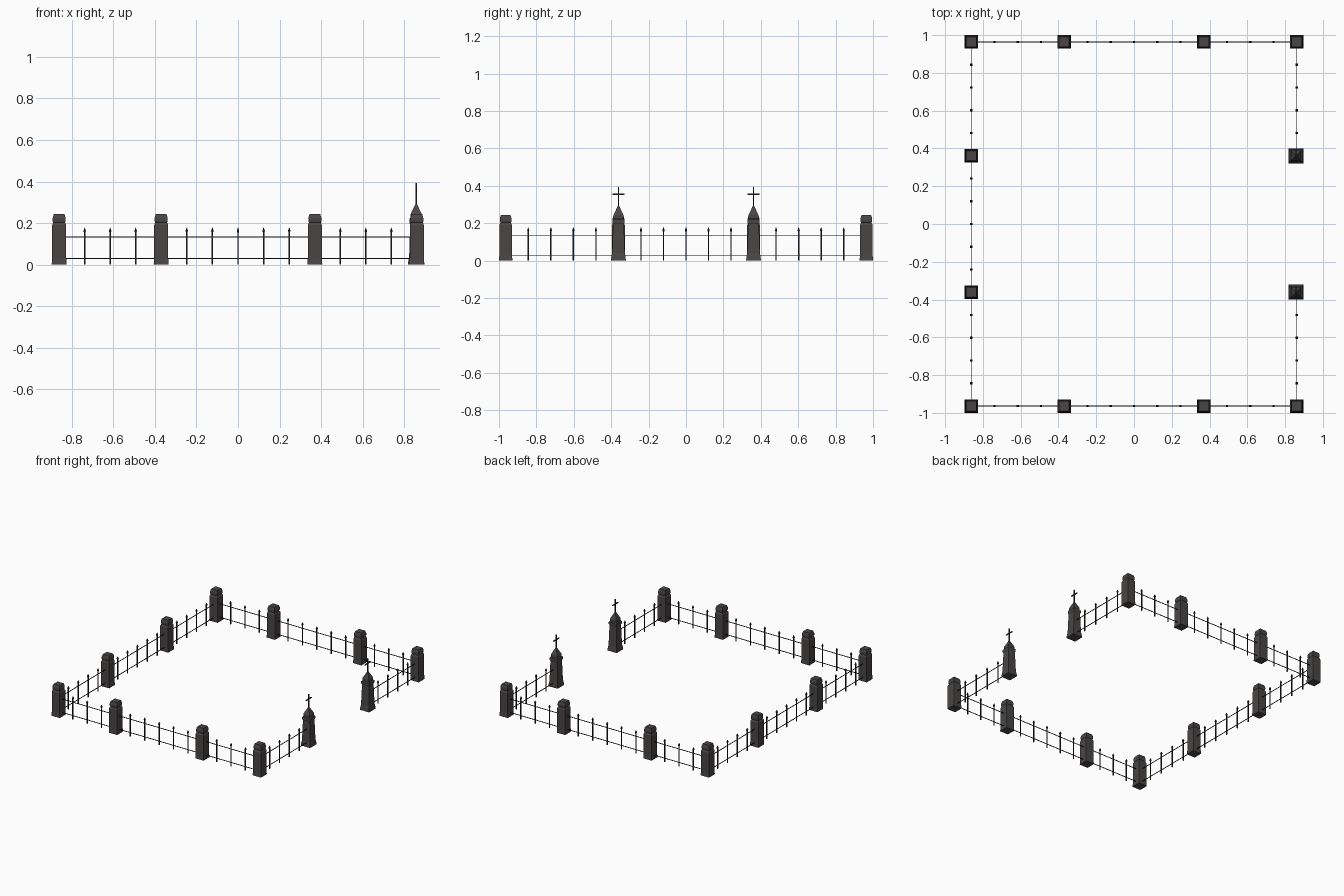
import bpy
import bmesh
from mathutils import Vector

cube = bpy.data.objects.get("Cube")
if cube:
    bpy.data.objects.remove(cube, do_unlink=True)


def material(name, rgb):
    m = bpy.data.materials.new(name)
    m.use_nodes = True
    m.diffuse_color = (*rgb, 1)
    m.node_tree.nodes["Principled BSDF"].inputs["Base Color"].default_value = (*rgb, 1)
    return m


stone = material("dark stone", (0.068, 0.06, 0.06))
iron = material("black iron", (0.018, 0.017, 0.018))


def add_square_profile(bm, profile, x=0, y=0):
    """Stack square rings of (half width, height) into a closed solid."""
    rings = []
    for h, z in profile:
        corners = ((-1, -1), (1, -1), (1, 1), (-1, 1))
        rings.append([bm.verts.new((x + h * a, y + h * b, z)) for a, b in corners])
    for low, high in zip(rings, rings[1:]):
        for i in range(4):
            j = (i + 1) % 4
            bm.faces.new((low[i], low[j], high[j], high[i]))
    bm.faces.new(rings[0][::-1])
    bm.faces.new(rings[-1])


def add_box(bm, low, high):
    low, high = Vector(low), Vector(high)
    verts = bmesh.ops.create_cube(bm, size=1)["verts"]
    for v in verts:
        v.co = (low + high) / 2 + v.co * (high - low)


def finish(bm, name, mat):
    mesh = bpy.data.meshes.new(name)
    bm.to_mesh(mesh)
    bm.free()
    mesh.materials.append(mat)
    obj = bpy.data.objects.new(name, mesh)
    bpy.context.scene.collection.objects.link(obj)
    return obj


# Plan of the enclosure
X, Y = 0.861, 0.964
MID_X, MID_Y = 0.37, 0.361

PILLAR = [(0.036, 0), (0.034, 0.03), (0.034, 0.19), (0.028, 0.203), (0.031, 0.208),
          (0.031, 0.225), (0.026, 0.243)]
GATE = [(0.04, 0), (0.037, 0.025), (0.034, 0.04), (0.029, 0.195), (0.033, 0.202),
        (0.033, 0.22), (0.027, 0.226), (0.027, 0.243), (0.006, 0.287), (0.004, 0.292)]
PICKET = [(0.0035, 0), (0.0035, 0.155), (0.006, 0.162), (0.001, 0.178)]

# Plain capped pillars
spots = [(sx * x, sy * Y) for x in (X, MID_X) for sx in (-1, 1) for sy in (-1, 1)]
spots += [(-X, -MID_Y), (-X, MID_Y)]
for i, (x, y) in enumerate(spots):
    bm = bmesh.new()
    add_square_profile(bm, PILLAR, x, y)
    finish(bm, f"pillar_{i + 1}", stone)

# Tapered gate pillars with iron crosses
for side, s in (("right", -1), ("left", 1)):
    bm = bmesh.new()
    add_square_profile(bm, GATE, X - 0.003, s * MID_Y)
    finish(bm, f"gate_pillar_{side}", stone)
    bm = bmesh.new()
    t = 0.0035
    x, y = X - 0.003, s * MID_Y
    add_box(bm, (x - t, y - t, 0.285), (x + t, y + t, 0.392))
    add_box(bm, (x - t, y - 0.033, 0.351), (x + t, y + 0.033, 0.358))
    finish(bm, f"gate_cross_{side}", iron)


def fence(name, start, end, count):
    """Two thin rails with evenly spaced spear-topped pickets."""
    a, b = Vector(start), Vector(end)
    bm = bmesh.new()
    t = 0.002
    for z in (0.029, 0.133):
        add_box(bm, (min(a.x, b.x) - t, min(a.y, b.y) - t, z - t),
                (max(a.x, b.x) + t, max(a.y, b.y) + t, z + t))
    for i in range(1, count + 1):
        p = a.lerp(b, i / (count + 1))
        add_square_profile(bm, PICKET, p.x, p.y)
    finish(bm, name, iron)


# Fence panels along front and back
for label, y in (("front", -Y), ("back", Y)):
    fence(f"{label}_fence_middle", (-MID_X, y), (MID_X, y), 5)
    for side, s in (("right", -1), ("left", 1)):
        fence(f"{label}_fence_{side}", (s * MID_X, y), (s * X, y), 3)

# Fence panels along the sides, leaving the gate open
fence("right_side_fence_middle", (-X, -MID_Y), (-X, MID_Y), 5)
for wall, x in (("right", -X), ("left", X)):
    for end, s in (("front", -1), ("back", 1)):
        fence(f"{wall}_side_fence_{end}", (x, s * MID_Y), (x, s * Y), 4)
